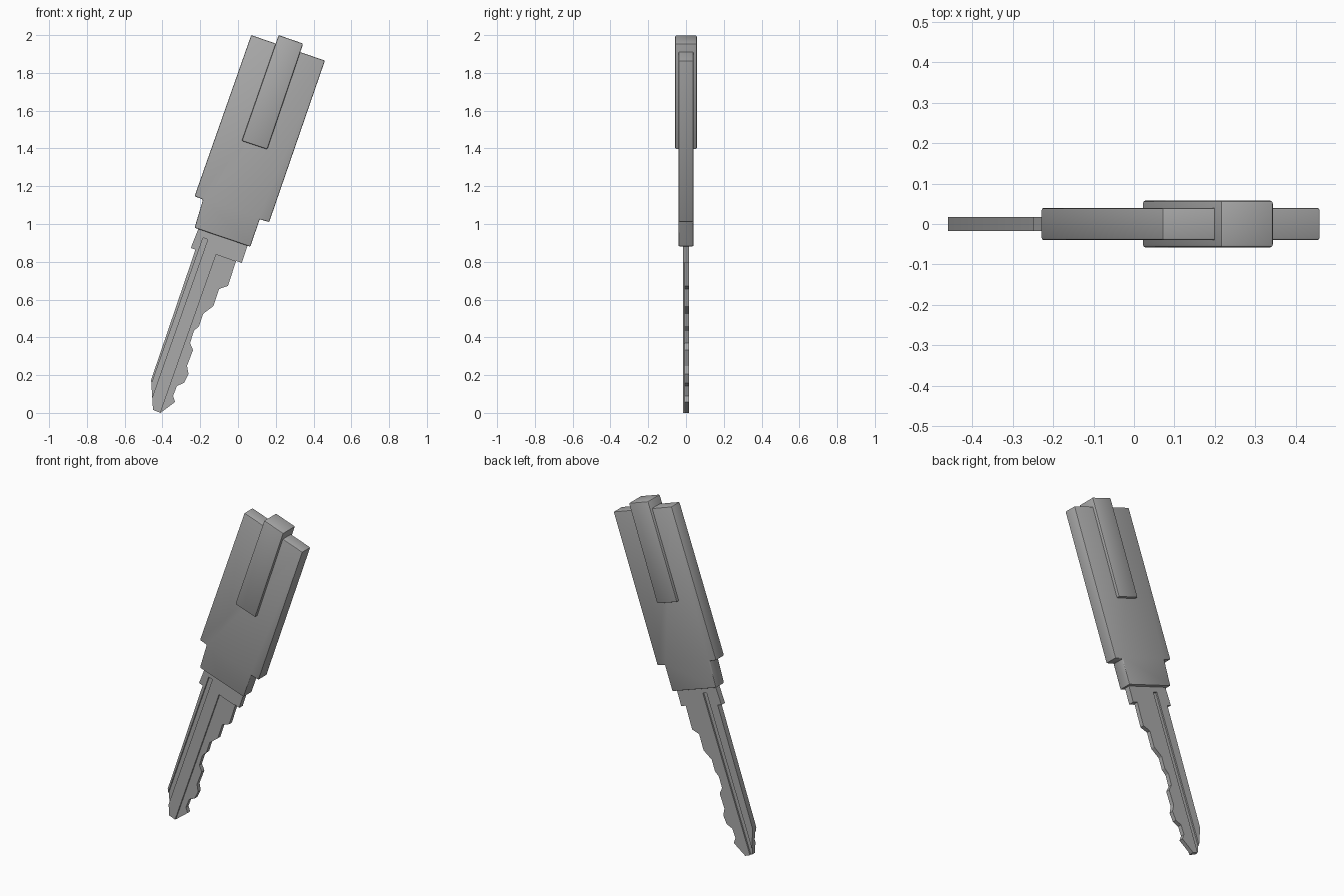
import bpy
import math
from mathutils import Vector

default = bpy.data.objects.get("Cube")
if default:
    bpy.data.objects.remove(default, do_unlink=True)

# One flat grey metal
GREY = (0.4, 0.4, 0.4, 1.0)
metal = bpy.data.materials.new("grey_metal")
metal.use_nodes = True
metal.diffuse_color = GREY
metal.node_tree.nodes["Principled BSDF"].inputs["Base Color"].default_value = GREY


def prism(name, outline, y0, y1):
    """Extrude an (x, z) outline between two depths."""
    n = len(outline)
    verts = [(x, y, z) for y in (y0, y1) for x, z in outline]
    faces = [list(range(n)), list(range(2 * n - 1, n - 1, -1))]
    faces += [(i, i + n, (i + 1) % n + n, (i + 1) % n) for i in range(n)]
    mesh = bpy.data.meshes.new(name)
    mesh.from_pydata(verts, [], faces)
    mesh.materials.append(metal)
    obj = bpy.data.objects.new(name, mesh)
    bpy.context.collection.objects.link(obj)
    bpy.context.view_layer.objects.active = obj
    bpy.ops.object.mode_set(mode='EDIT')
    bpy.ops.mesh.select_all(action='SELECT')
    bpy.ops.mesh.normals_make_consistent(inside=False)
    bpy.ops.object.mode_set(mode='OBJECT')
    return obj


def activate(obj):
    bpy.ops.object.select_all(action='DESELECT')
    obj.select_set(True)
    bpy.context.view_layer.objects.active = obj


def soften(obj, width):
    """Round the edges a little and shade smoothly."""
    activate(obj)
    bev = obj.modifiers.new("bevel", 'BEVEL')
    bev.width = width
    bev.segments = 2
    bpy.ops.object.modifier_apply(modifier=bev.name)
    bpy.ops.object.shade_smooth_by_angle(angle=math.radians(35))


def carve(obj, cutter):
    activate(obj)
    cut = obj.modifiers.new("cut", 'BOOLEAN')
    cut.operation = 'DIFFERENCE'
    cut.solver = 'EXACT'
    cut.object = cutter
    bpy.ops.object.modifier_apply(modifier=cut.name)
    bpy.data.objects.remove(cutter, do_unlink=True)


# Direction running down the tilted blade
DOWN = Vector((-0.332, -0.943))


def strip(top_left, top_right, length):
    """Outline of a band running down the blade."""
    a, b = Vector(top_left), Vector(top_right)
    return [a, b, b + DOWN * length, a + DOWN * length]


# Handle with a narrower collar at the bottom
handle = prism("handle", [
    (0.07, 2.0), (0.46, 1.865), (0.165, 1.01), (0.115, 1.025),
    (0.065, 0.88), (-0.23, 0.98), (-0.185, 1.13), (-0.23, 1.147)], -0.04, 0.04)
soften(handle, 0.006)

# Clip wrapped over the top of the handle
clip = prism("clip", [(0.215, 2.0), (0.345, 1.955), (0.155, 1.395), (0.02, 1.44)],
             -0.058, 0.058)
soften(clip, 0.007)

# Blade: shoulders, straight back edge, pointed tip and cut teeth
blade = prism("blade", [
    (-0.2, 1.0), (-0.25, 0.873), (-0.225, 0.865), (-0.46, 0.175), (-0.45, 0.016),
    (-0.41, 0.0), (-0.333, 0.058), (-0.344, 0.09), (-0.323, 0.143), (-0.286, 0.159),
    (-0.262, 0.206), (-0.27, 0.249), (-0.238, 0.333), (-0.254, 0.37), (-0.233, 0.434),
    (-0.206, 0.46), (-0.185, 0.524), (-0.13, 0.566), (-0.10, 0.656), (-0.053, 0.672),
    (-0.01, 0.805), (0.02, 0.794), (0.055, 0.9)], -0.017, 0.017)

# Front groove, lowered toothed side, and back groove
carve(blade, prism("groove_cutter", strip((-0.185, 0.927), (-0.16, 0.918), 1.1), -0.05, -0.008))
carve(blade, prism("step_cutter", strip((-0.116, 0.838), (0.08, 0.769), 1.1), -0.05, -0.008))
carve(blade, prism("back_groove_cutter", strip((-0.15, 0.92), (-0.125, 0.911), 1.1), 0.008, 0.05))
activate(blade)
bpy.ops.object.shade_smooth_by_angle(angle=math.radians(25))
